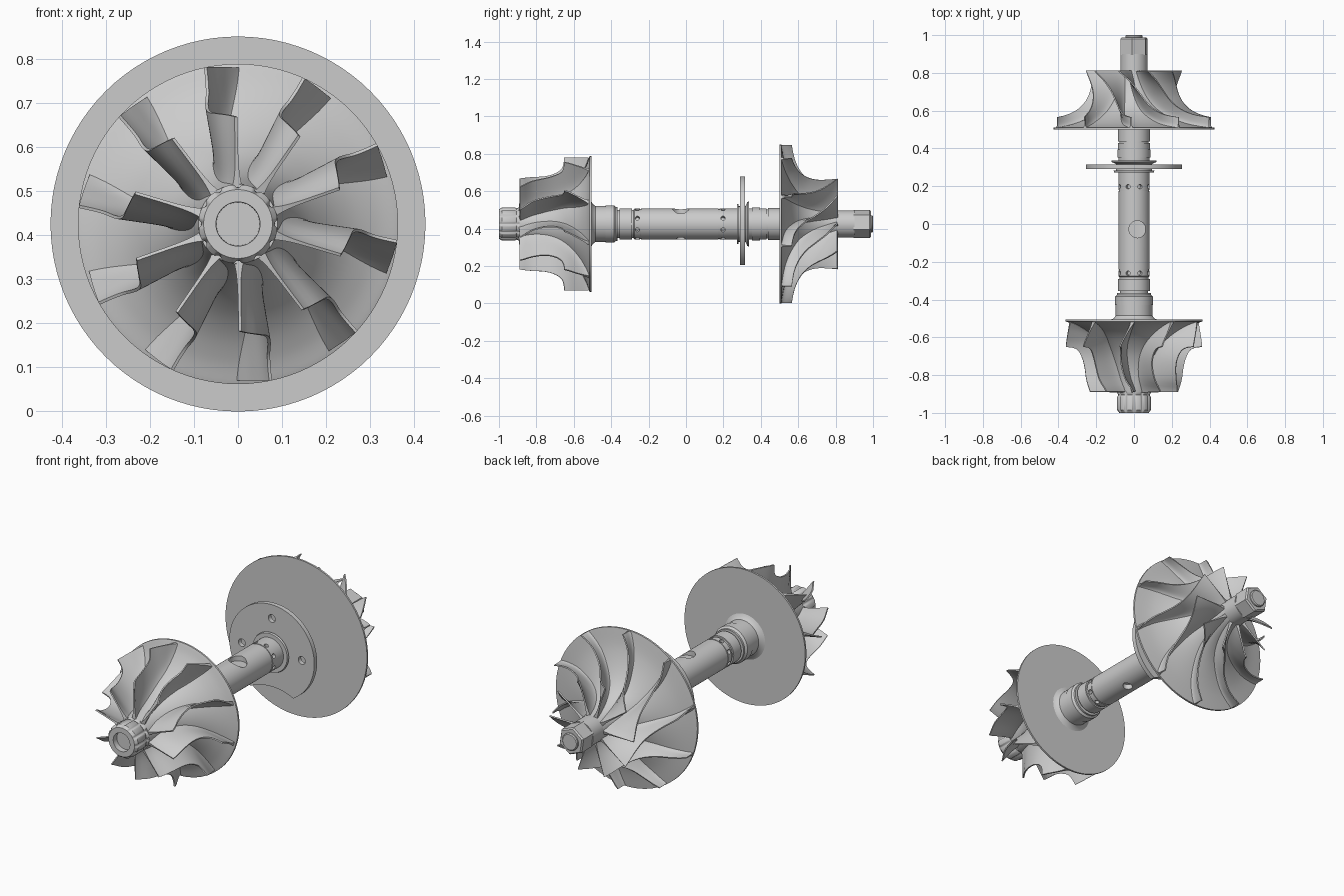
import bpy, bmesh
from math import sin, cos, pi, radians
from mathutils import Vector, Matrix

if "Cube" in bpy.data.objects:
    bpy.data.objects.remove(bpy.data.objects["Cube"])

CZ = 0.425  # height of the shaft axis


def polar(y, r, a):
    return Vector((r * cos(a), y, CZ + r * sin(a)))


def finish(name, bm, angle=35):
    bmesh.ops.recalc_face_normals(bm, faces=bm.faces)
    me = bpy.data.meshes.new(name)
    bm.to_mesh(me)
    bm.free()
    ob = bpy.data.objects.new(name, me)
    bpy.context.collection.objects.link(ob)
    shade(ob, angle)
    return ob


def activate(ob):
    bpy.ops.object.select_all(action='DESELECT')
    ob.select_set(True)
    bpy.context.view_layer.objects.active = ob


def shade(ob, angle=35):
    activate(ob)
    bpy.ops.object.shade_smooth_by_angle(angle=radians(angle))


def curve(pts, t):
    """Smooth curve through tuples, t from 0 to 1."""
    n = len(pts) - 1
    i = min(int(t * n), n - 1)
    u = t * n - i
    p0, p1, p2, p3 = (pts[max(0, min(n, k))] for k in (i - 1, i, i + 1, i + 2))
    return [0.5 * (2 * b + (c - a) * u + (2 * a - 5 * b + 4 * c - d) * u * u
                   + (3 * b - a - 3 * c + d) * u ** 3) for a, b, c, d in zip(p0, p1, p2, p3)]


def smooth(pts, n=32):
    return [curve(pts, i / n) for i in range(n + 1)]


def lathe(name, profile, n=96, radius_fn=lambda r, a: r, phase=0.0):
    """Revolve (y, r) points about the shaft axis and cap the ends."""
    bm = bmesh.new()
    angs = [phase + 2 * pi * k / n for k in range(n)]
    rings = [[bm.verts.new(polar(y, radius_fn(r, a), a)) for a in angs] for y, r in profile]
    for A, B in zip(rings, rings[1:]):
        for k in range(n):
            bm.faces.new((A[k], A[k - 1], B[k - 1], B[k]))
    bm.faces.new(rings[0])
    bm.faces.new(rings[-1])
    return finish(name, bm)


def blades(name, hub, shroud, theta, angles, rmax, nm=28, ns=10):
    """Curved vanes spanning hub to shroud, thick at the root, copied round the axis."""
    g = bmesh.new()
    grid = []
    for i in range(nm + 1):
        m = i / nm
        h, t = curve(hub, m), curve(shroud, m)
        for j in range(ns + 1):
            s = (j / ns) ** 1.4
            y, r = h[0] + (t[0] - h[0]) * s, h[1] + (t[1] - h[1]) * s
            grid.append(g.verts.new(polar(y, r, theta(m, y, r))))
    w = ns + 1
    quads = [(i * w + j, i * w + j + 1, (i + 1) * w + j + 1, (i + 1) * w + j)
             for i in range(nm) for j in range(ns)]
    for q in quads:
        g.faces.new([grid[k] for k in q])
    g.normal_update()
    axis = Vector((0, 0, CZ))
    sides = []
    for sign in (1, -1):
        side = [v.co + sign * v.normal * (0.0035 + 0.008 * (1 - ((k % w) / ns) ** 1.4) ** 6)
                for k, v in enumerate(grid)]
        for c in side:  # trim to the wheel radius
            f = min(1, rmax / Vector((c.x, c.z - CZ)).length)
            c.x, c.z = c.x * f, CZ + (c.z - CZ) * f
        sides.append(side)
    g.free()
    rim = ([j for j in range(w)] + [i * w + ns for i in range(1, nm + 1)]
           + [nm * w + j for j in range(ns - 1, -1, -1)] + [i * w for i in range(nm - 1, 0, -1)])
    bm = bmesh.new()
    for a in angles:
        M = Matrix.Translation(axis) @ Matrix.Rotation(-a, 4, 'Y') @ Matrix.Translation(-axis)
        P, Q = ([bm.verts.new(M @ c) for c in side] for side in sides)
        for q in quads:
            bm.faces.new([P[k] for k in q])
            bm.faces.new([Q[k] for k in reversed(q)])
        for k, l in zip(rim, rim[1:] + rim[:1]):
            bm.faces.new((P[k], P[l], Q[l], Q[k]))
    return finish(name, bm, 40)


def cut(ob, rods):
    """Subtract cylinders given as (start, end, radius, sides)."""
    bm = bmesh.new()
    for p, q, r, n in rods:
        d = q - p
        M = Matrix.Translation((p + q) / 2) @ d.to_track_quat('Z', 'Y').to_matrix().to_4x4()
        bmesh.ops.create_cone(bm, cap_ends=True, segments=n, radius1=r, radius2=r,
                              depth=d.length, matrix=M)
    cutter = finish("hole_cutter", bm)
    cutter.hide_render = True
    mod = ob.modifiers.new("holes", 'BOOLEAN')
    mod.operation, mod.solver, mod.object = 'DIFFERENCE', 'EXACT', cutter
    activate(ob)
    bpy.ops.object.modifier_apply(modifier=mod.name)
    bpy.data.objects.remove(cutter)
    shade(ob)


tenths = [radians(36 * k) for k in range(10)]

# Turbine wheel (front)
t_hub = [(-0.517, 0.358), (-0.535, 0.31), (-0.57, 0.25), (-0.62, 0.195),
         (-0.69, 0.145), (-0.78, 0.11), (-0.89, 0.09)]
t_shroud = [(-0.65, 0.363), (-0.655, 0.325), (-0.67, 0.297), (-0.71, 0.275),
            (-0.76, 0.262), (-0.82, 0.255), (-0.888, 0.243)]
lathe("turbine_hub", [(-0.505, 0.1), (-0.505, 0.363), (-0.515, 0.363)] + smooth(t_hub))
twist = [(0,), (5,), (10.5,), (13,), (12,), (8,), (0,)]


def turbine_theta(m, y, r):
    f = curve(twist, max(0, min(1, (-0.51 - y) / 0.38)))[0]
    return radians(91 + f * (0.32 / r) ** 0.4)


blades("turbine_blades", [(y, r - 0.004) for y, r in t_hub], t_shroud, turbine_theta, tenths, 0.363)

# Fluted turbine nose with a recess
lathe("turbine_nose", [(-0.88, 0.09), (-0.895, 0.09), (-0.905, 0.083), (-0.915, 0.09), (-0.985, 0.09),
                       (-1, 0.078), (-1, 0.05), (-0.97, 0.049)], 120,
      lambda r, a: r * (1 - 0.09 * max(0, cos(12 * a)) ** 2) if r > 0.085 else r)

# Compressor wheel (back)
c_hub = [(0.81, 0.072), (0.74, 0.085), (0.67, 0.115), (0.61, 0.165),
         (0.565, 0.235), (0.53, 0.325), (0.51, 0.425)]
c_shroud = [(0.81, 0.253), (0.755, 0.238), (0.70, 0.238), (0.65, 0.257),
            (0.608, 0.297), (0.58, 0.355), (0.565, 0.425)]
lathe("compressor_hub", smooth(c_hub) + [(0.5, 0.425), (0.5, 0.08)])
sweep = [(0,), (-14,), (-25,), (-33,), (-40,), (-46,), (-53,)]


def compressor_theta(m, y, r):
    return radians(109 + curve(sweep, m)[0])


c_root = [(y, r - 0.004) for y, r in c_hub[:-1]] + [(0.508, 0.424)]
blades("compressor_blades", c_root, c_shroud, compressor_theta, tenths, 0.424)

# Compressor lock nut and stud end
lathe("nut_collar", [(0.8, 0.072), (0.9, 0.072)])
lathe("hex_nut", [(0.895, 0.077), (0.98, 0.077), (0.988, 0.07)], 6, phase=pi / 2 + 0.15)
lathe("stud_end", [(0.97, 0.046), (0.995, 0.046), (1.0, 0.041)], 48)

# Shaft shoulder with seal grooves behind the turbine
lathe("shaft_shoulder", [(-0.508, 0.13), (-0.5, 0.108), (-0.485, 0.097), (-0.43, 0.097), (-0.43, 0.1),
                         (-0.385, 0.1), (-0.375, 0.09), (-0.365, 0.09), (-0.365, 0.075), (-0.355, 0.075),
                         (-0.355, 0.084), (-0.29, 0.084), (-0.29, 0.076), (-0.275, 0.076), (-0.275, 0.06)])

# Bearing sleeve with oil holes
sleeve = lathe("bearing_sleeve", [(-0.28, 0.078), (-0.275, 0.083), (-0.245, 0.083), (-0.245, 0.08),
                                  (-0.24, 0.08), (-0.24, 0.083), (0.175, 0.083), (0.175, 0.08),
                                  (0.18, 0.08), (0.18, 0.083), (0.22, 0.083), (0.28, 0.083)])
rods = [(polar(y, 0.06, a), polar(y, 0.12, a), 0.012, 12) for y in (-0.26, 0.198)
        for a in [radians(22.5 + 45 * k) for k in range(8)]]
rods += [(Vector((0.018, -0.028, CZ + s * 0.055)), Vector((0.018, -0.028, CZ + s * 0.12)), r, 40)
         for s, r in ((1, 0.045), (-1, 0.025))]
cut(sleeve, rods)

# Thrust plate with three bolt holes and a scooped lower edge
plate = lathe("thrust_plate", [(0.29, 0.255), (0.315, 0.255)], 128)
rods = [(polar(0.25, 0.18, a), polar(0.35, 0.18, a), 0.021, 24) for a in (0, pi / 2, pi)]
rods.append((Vector((0, 0.25, CZ - 0.482)), Vector((0, 0.35, CZ - 0.482)), 0.292, 128))
cut(plate, rods)

# Thrust collar and spacer up to the compressor
lathe("thrust_collar", [(0.272, 0.08), (0.272, 0.105), (0.282, 0.108), (0.282, 0.095), (0.318, 0.095),
                        (0.328, 0.118), (0.337, 0.12), (0.337, 0.083), (0.352, 0.083), (0.352, 0.088),
                        (0.395, 0.088), (0.395, 0.084), (0.43, 0.084), (0.43, 0.078), (0.438, 0.078),
                        (0.438, 0.085), (0.503, 0.085)])
